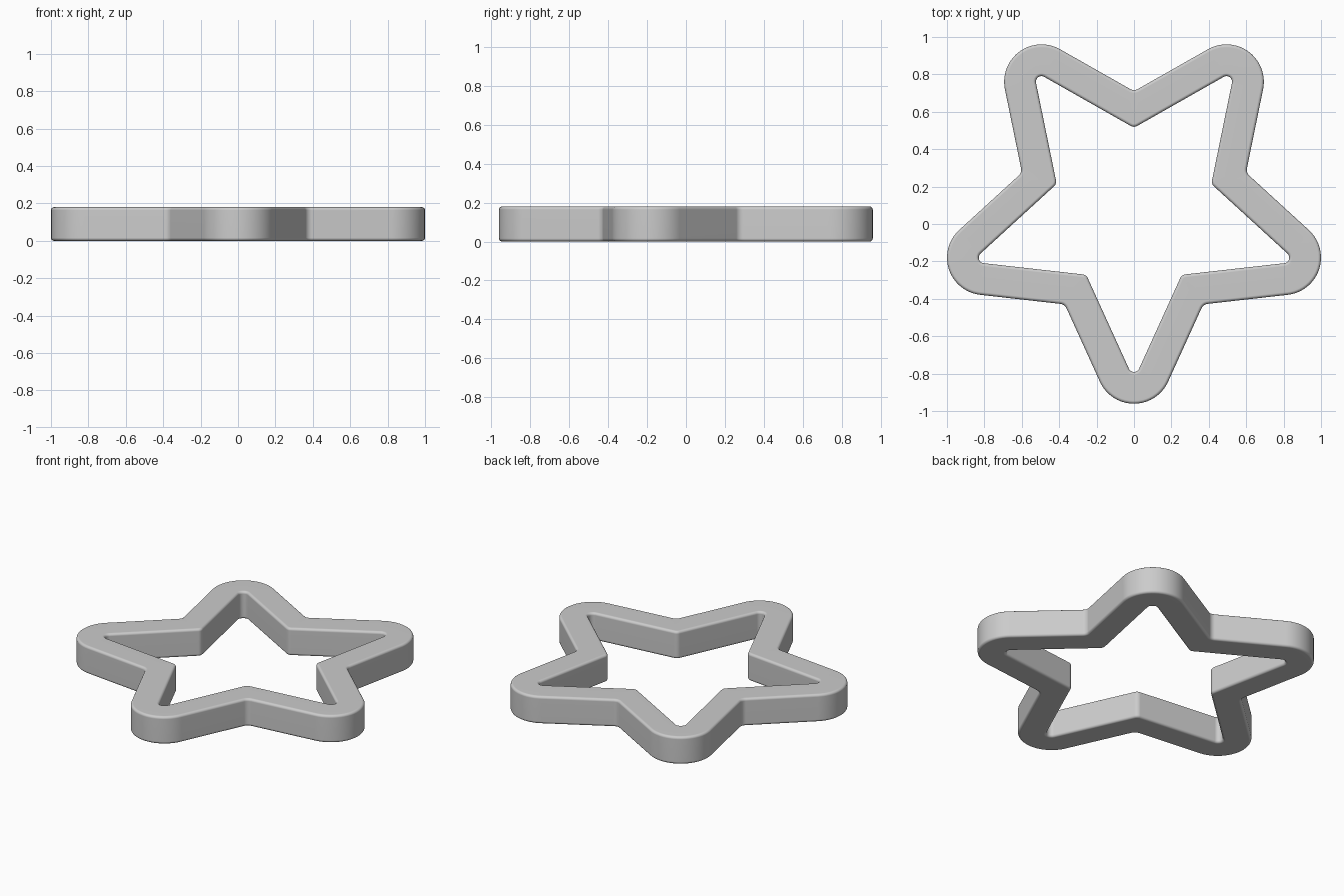
import bpy, bmesh
from math import sin, cos, pi, radians, atan2

if "Cube" in bpy.data.objects:
    bpy.data.objects.remove(bpy.data.objects["Cube"])

TIP_R, NOTCH_R, CY = 0.841, 0.40, 0.08   # guide star and its centre offset
OUTER, INNER = 0.20, 0.03                # offsets of both walls from guide star
HEIGHT, BEVEL = 0.18, 0.016
TIP_SEGS, NOTCH_SEGS, BEVEL_SEGS = 20, 6, 4

# tilt of the star's edges relative to the notch direction
a36 = radians(36)
TILT = atan2(TIP_R * cos(a36) - NOTCH_R, TIP_R * sin(a36))


def star_loop(d):
    """Rounded star outline at distance d outside the guide star."""
    centre_off = 0.24 if d > 0.11 else 0.065
    pts = []
    for k in range(5):
        t = radians(-90 + 72 * k)
        span = a36 + TILT
        for i in range(TIP_SEGS + 1):                      # rounded tip
            a = t - span + 2 * span * i / TIP_SEGS
            pts.append((TIP_R * cos(t) + d * cos(a),
                        CY + TIP_R * sin(t) + d * sin(a)))
        n = t + a36
        rc = NOTCH_R + centre_off / cos(TILT)
        rad = centre_off - d
        for i in range(NOTCH_SEGS + 1):                    # filleted notch
            a = n + TILT - 2 * TILT * i / NOTCH_SEGS
            pts.append((rc * cos(n) - rad * cos(a),
                        CY + rc * sin(n) - rad * sin(a)))
    return pts


# rounded-rectangle cross-section as (offset, height)
section = []
corners = [(OUTER - BEVEL, BEVEL, -90), (OUTER - BEVEL, HEIGHT - BEVEL, 0),
           (INNER + BEVEL, HEIGHT - BEVEL, 90), (INNER + BEVEL, BEVEL, 180)]
for d, z, start in corners:
    for i in range(BEVEL_SEGS + 1):
        a = radians(start) + pi / 2 * i / BEVEL_SEGS
        section.append((d + BEVEL * cos(a), z + BEVEL * sin(a)))

# star ring: stack the outlines and join them in a closed loop
bm = bmesh.new()
rings = [[bm.verts.new((x, y, z)) for x, y in star_loop(d)] for d, z in section]
count = len(rings[0])
for j, ring in enumerate(rings):
    nxt = rings[(j + 1) % len(rings)]
    for i in range(count):
        k = (i + 1) % count
        bm.faces.new((ring[i], ring[k], nxt[k], nxt[i]))
bmesh.ops.recalc_face_normals(bm, faces=bm.faces)
mesh = bpy.data.meshes.new("star_ring")
bm.to_mesh(mesh)
bm.free()
star = bpy.data.objects.new("star_ring", mesh)
bpy.context.collection.objects.link(star)

# smooth shading with flat-looking broad faces
bpy.context.view_layer.objects.active = star
star.select_set(True)
bpy.ops.object.shade_smooth_by_angle(angle=radians(40))
star.modifiers.new("weighted_normals", 'WEIGHTED_NORMAL').keep_sharp = True
